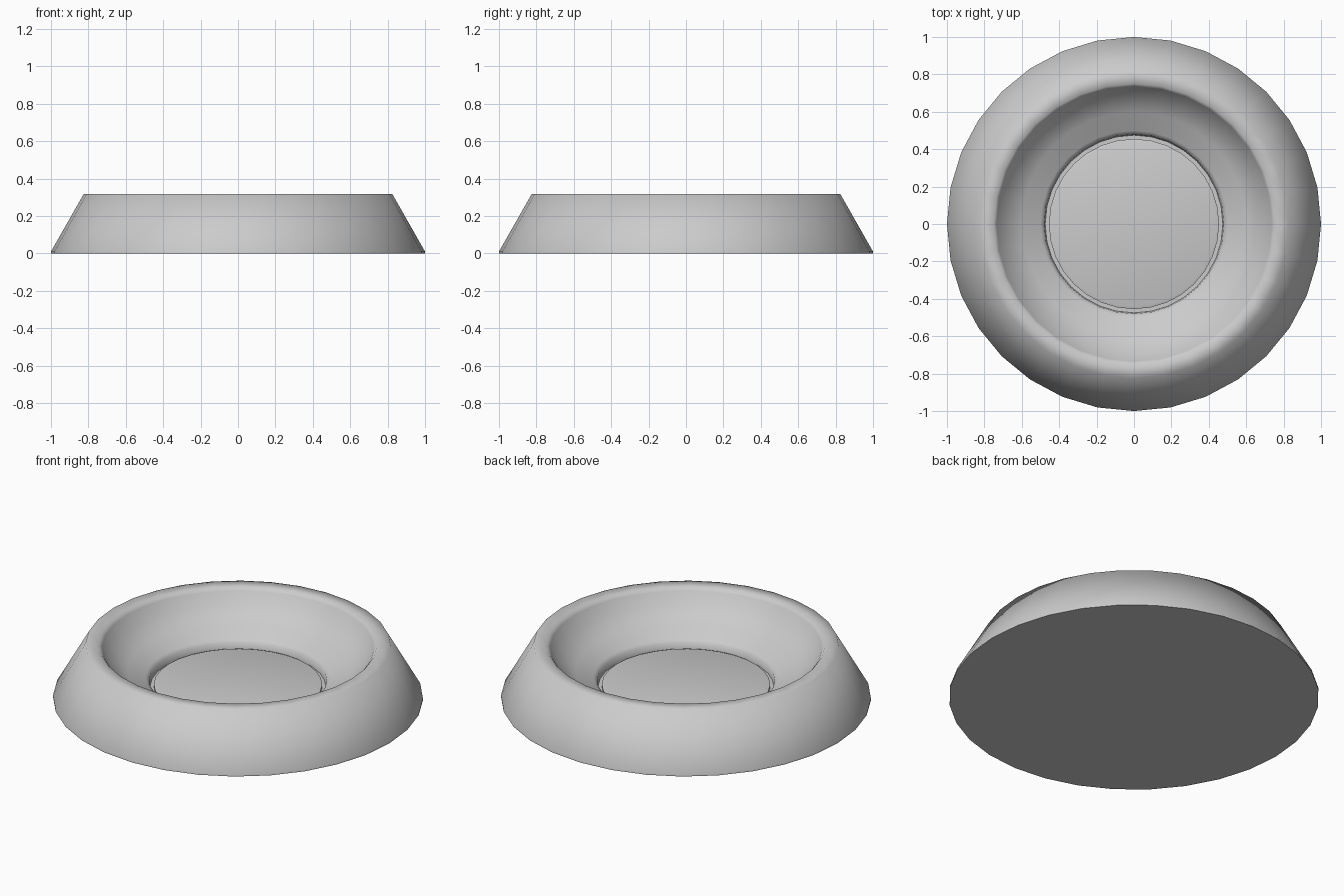
import bpy, bmesh, math

if "Cube" in bpy.data.objects:
    bpy.data.objects.remove(bpy.data.objects["Cube"])

SIDES = 32


def lathe(name, profile, sharp=70):
    """Revolve (radius, z) points about z; both ends are capped."""
    bm = bmesh.new()
    rings = []
    for r, z in profile:
        rings.append([bm.verts.new((r * math.cos(2 * math.pi * i / SIDES),
                                    r * math.sin(2 * math.pi * i / SIDES), z))
                      for i in range(SIDES)])
    for a, b in zip(rings, rings[1:]):
        for i in range(SIDES):
            j = (i + 1) % SIDES
            bm.faces.new((a[i], a[j], b[j], b[i]))
    bm.faces.new(rings[0])
    bm.faces.new(rings[-1])
    bmesh.ops.recalc_face_normals(bm, faces=bm.faces)
    for f in bm.faces:
        f.smooth = True
    for e in bm.edges:
        e.smooth = e.calc_face_angle(0) < math.radians(sharp)
    mesh = bpy.data.meshes.new(name)
    bm.to_mesh(mesh)
    bm.free()
    obj = bpy.data.objects.new(name, mesh)
    bpy.context.collection.objects.link(obj)
    return obj


# Dish body: flat base, sloped outside, flat rim, sloped basin with a lip
lathe("dish_body", [(1.0, 0), (1.0, 0.01), (0.825, 0.318), (0.75, 0.318),
                    (0.735, 0.30), (0.70, 0.235), (0.60, 0.165),
                    (0.50, 0.125), (0.48, 0.11), (0.475, 0.07)])

# Raised round pad on the basin floor
lathe("basin_pad", [(0.455, 0.06), (0.455, 0.085), (0.44, 0.09)])
